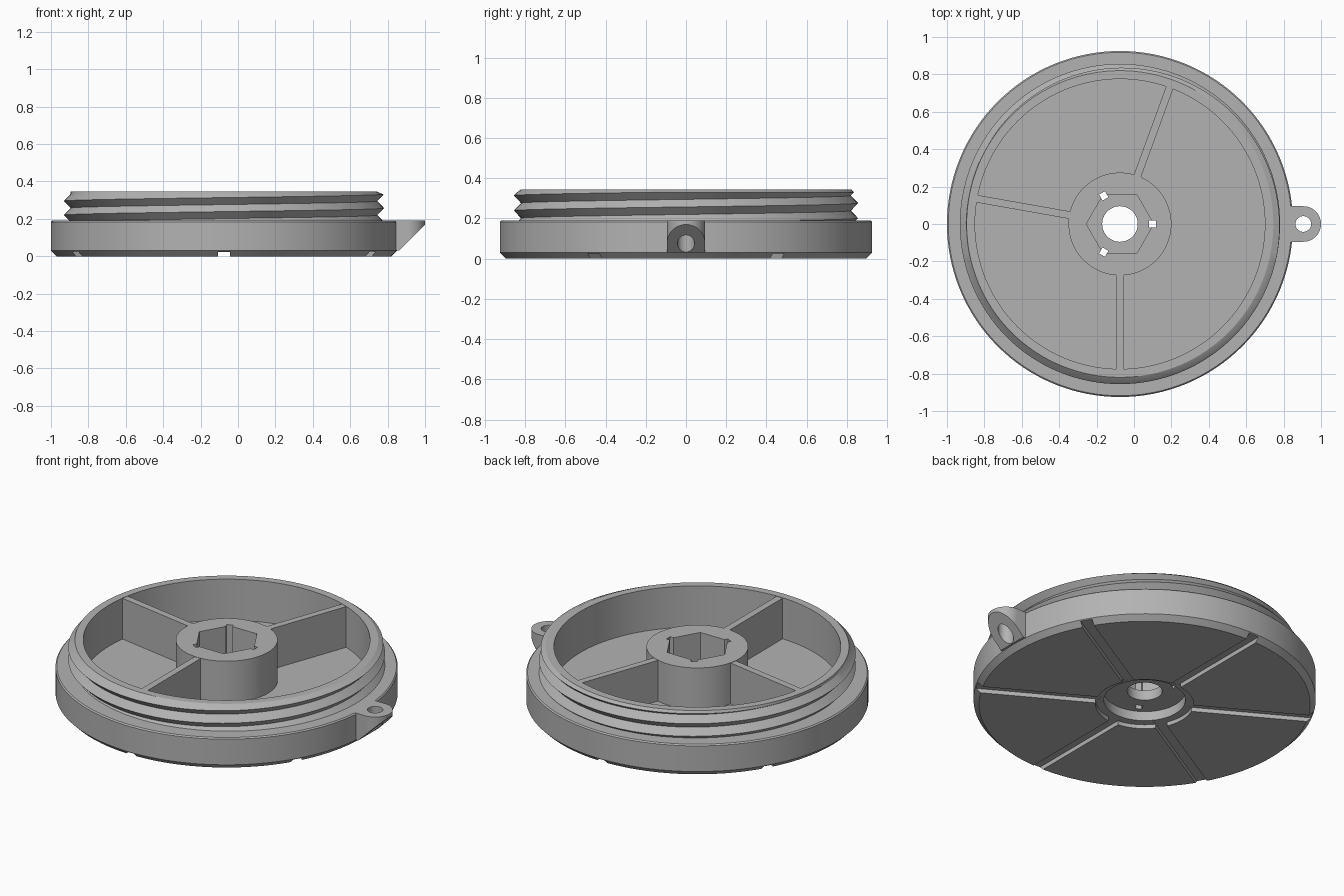
import bpy, bmesh
from math import sin, cos, pi, radians, tau
from mathutils import Vector

CX = -0.075          # axis of the cap
SEG = 128            # sides of the round parts
PITCH, ROOT, CREST = 0.075, 0.82, 0.856
SHOULDER, TOP, FLOOR, GROOVE = 0.19, 0.345, 0.1, 0.025

old = bpy.data.objects.get("Cube")
if old:
    bpy.data.objects.remove(old, do_unlink=True)

grey = bpy.data.materials.new("plain grey")
grey.use_nodes = True
colour = (0.45, 0.45, 0.45, 1)
grey.diffuse_color = colour
for node in grey.node_tree.nodes:
    if node.type == 'BSDF_PRINCIPLED':
        node.inputs["Base Color"].default_value = colour


def finish(name, bm):
    bmesh.ops.recalc_face_normals(bm, faces=bm.faces)
    mesh = bpy.data.meshes.new(name)
    bm.to_mesh(mesh)
    bm.free()
    mesh.materials.append(grey)
    obj = bpy.data.objects.new(name, mesh)
    bpy.context.collection.objects.link(obj)
    return obj


def polar(r, a, cx=CX):
    return (cx + r * cos(a), r * sin(a))


def circle(r, n, cx=CX):
    return [polar(r, tau * i / n, cx) for i in range(n)]


def bar(r0, r1, width, a):
    """Outline of a radial bar at angle a."""
    c, s, h = cos(a), sin(a), width / 2
    return [(CX + r * c - w * s, r * s + w * c)
            for r, w in ((r0, -h), (r1, -h), (r1, h), (r0, h))]


def prism_mesh(outline, z0, z1):
    bm = bmesh.new()
    base = bm.faces.new([bm.verts.new((x, y, z0)) for x, y in outline])
    top = bmesh.ops.extrude_face_region(bm, geom=[base])["geom"]
    verts = [v for v in top if isinstance(v, bmesh.types.BMVert)]
    bmesh.ops.translate(bm, verts=verts, vec=(0, 0, z1 - z0))
    return bm


def prism(name, outline, z0, z1):
    return finish(name, prism_mesh(outline, z0, z1))


def cut(obj, cutters):
    """Subtract the cutters from obj, then drop them."""
    for cutter in cutters:
        cutter.hide_render = True
        mod = obj.modifiers.new("cut", 'BOOLEAN')
        mod.operation, mod.solver, mod.object = 'DIFFERENCE', 'EXACT', cutter
    graph = bpy.context.evaluated_depsgraph_get()
    mesh = bpy.data.meshes.new_from_object(obj.evaluated_get(graph))
    obj.modifiers.clear()
    obj.data = mesh
    for cutter in cutters:
        bpy.data.objects.remove(cutter, do_unlink=True)


def smooth(obj):
    bpy.ops.object.select_all(action='DESELECT')
    obj.select_set(True)
    bpy.context.view_layer.objects.active = obj
    bpy.ops.object.shade_smooth_by_angle(angle=radians(25))


# Turned body: flange, collar wall, floor, hub and underside recess
profile = [(0.095, 0.08), (0.22, 0.08), (0.22, 0.024), (0.265, 0.024),
           (0.265, 0), (0.895, 0), (0.925, 0.03), (0.925, 0.183),
           (0.918, SHOULDER), (ROOT, SHOULDER), (ROOT, TOP), (0.775, TOP),
           (0.775, FLOOR), (0.275, FLOOR), (0.275, TOP), (0.095, TOP)]
bm = bmesh.new()
rings = [[bm.verts.new((*p, z)) for p in circle(r, SEG)] for r, z in profile]
for a, b in zip(rings, rings[1:] + rings[:1]):
    for i in range(SEG):
        j = (i + 1) % SEG
        bm.faces.new((a[i], a[j], b[j], b[i]))
body = finish("cap_body", bm)

# Hexagonal socket with three key slots, and six grooves underneath
cutters = [prism("socket_cutter", circle(0.18, 6), 0.14, 0.5)]
for i in range(3):
    cutters.append(prism("slot_cutter", bar(0.155, 0.192, 0.036, tau * i / 3), -0.1, 0.5))
for i in range(6):
    cutters.append(prism("groove_cutter", bar(0.24, 1.1, 0.066, radians(30 + 60 * i)),
                         -0.1, GROOVE))
cut(body, cutters)
smooth(body)

# Ribs between hub and collar
for i, deg in enumerate((70, 170, 270)):
    prism(f"rib_{i + 1}", bar(0.27, 0.78, 0.04, radians(deg)), FLOOR - 0.01, TOP - 0.002)

# Screw thread: alternate crest and root lines climbing round the collar
LOW, HIGH = SHOULDER - 0.005, TOP - 0.015


def thread_radius(z, a):
    phase = ((z - 0.2575) / PITCH - a / tau) % 1
    return ROOT + (CREST - ROOT) * abs(2 * phase - 1)


bm = bmesh.new()
columns = []
for i in range(SEG + 1):
    a = tau * i / SEG
    column = []
    for k in range(-5, 6):
        z = 0.2575 + PITCH * (k / 2 + a / tau)
        z = min(max(z, LOW), HIGH)
        column.append(bm.verts.new((*polar(thread_radius(z, a), a), z)))
    column.append(bm.verts.new((*polar(ROOT, a), TOP)))
    columns.append(column)
for a, b in zip(columns, columns[1:]):
    for k in range(len(a) - 1):
        bm.faces.new((a[k], b[k], b[k + 1], a[k + 1]))
bmesh.ops.remove_doubles(bm, verts=bm.verts, dist=1e-5)
bmesh.ops.dissolve_degenerate(bm, edges=bm.edges, dist=1e-5)
smooth(finish("screw_thread", bm))

# Tether lug with a sloping underside and a round hole
LUG_X, LUG_R = 0.905, 0.095
outline = [polar(LUG_R, -pi / 2 + pi * i / 32, LUG_X) for i in range(33)]
outline += [(0.82, LUG_R), (0.82, -LUG_R)]
bm = prism_mesh(outline, 0.03, SHOULDER)
sliced = bmesh.ops.bisect_plane(bm, geom=bm.verts[:] + bm.edges[:] + bm.faces[:],
                                plane_co=(1, 0, 0.17), plane_no=Vector((1, 0, -1)),
                                clear_outer=True)
edges = [e for e in sliced["geom_cut"] if isinstance(e, bmesh.types.BMEdge)]
bmesh.ops.holes_fill(bm, edges=edges)
lug = finish("tether_lug", bm)
cut(lug, [prism("lug_hole_cutter", circle(0.042, 32, LUG_X), -0.1, 0.4)])
smooth(lug)
